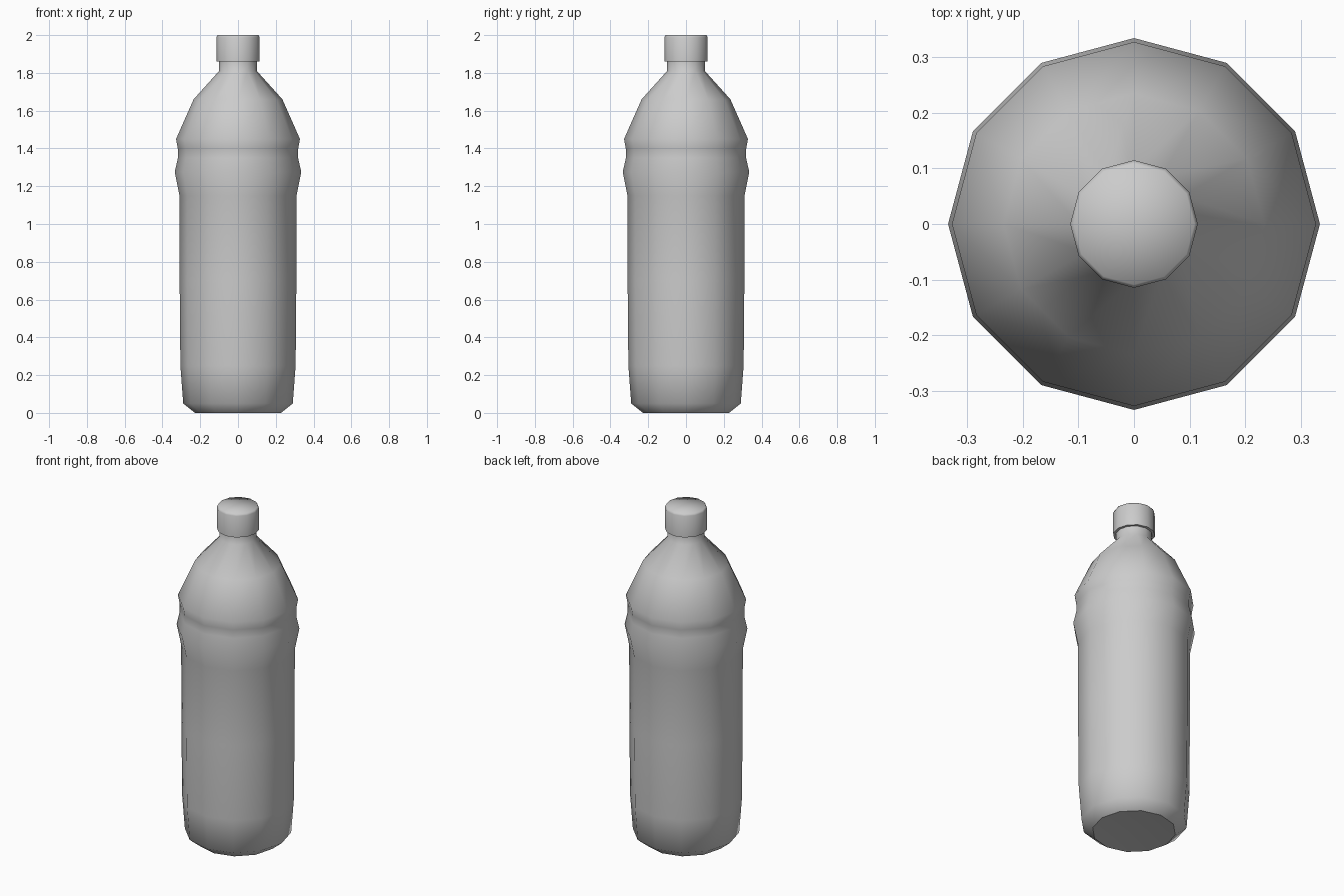
import bpy, bmesh, math

if "Cube" in bpy.data.objects:
    bpy.data.objects.remove(bpy.data.objects["Cube"])

SIDES = 12


def lathe(name, profile, angle, sharp_rings=()):
    """Revolve (radius, z) points into a 12-sided solid; radius 0 makes a pole."""
    bm = bmesh.new()
    rings = []
    for r, z in profile:
        n = 1 if r == 0 else SIDES
        rings.append([bm.verts.new((r * math.cos(math.tau * i / SIDES),
                                    r * math.sin(math.tau * i / SIDES), z)) for i in range(n)])
    for a, b in zip(rings, rings[1:]):
        for i in range(SIDES):
            j = (i + 1) % SIDES
            quad = [a[i % len(a)], a[j % len(a)], b[j % len(b)], b[i % len(b)]]
            bm.faces.new(list(dict.fromkeys(quad)))
    bmesh.ops.recalc_face_normals(bm, faces=bm.faces)
    sharp = [set(rings[k]) for k in sharp_rings]
    for f in bm.faces:
        f.smooth = True
    for e in bm.edges:
        on_ring = any(set(e.verts) <= s for s in sharp)
        e.smooth = not on_ring and e.calc_face_angle(0) < math.radians(angle)
    mesh = bpy.data.meshes.new(name)
    bm.to_mesh(mesh)
    bm.free()
    obj = bpy.data.objects.new(name, mesh)
    bpy.context.collection.objects.link(obj)
    return obj


# bottle: base, body, grip ridges, shoulder and neck
lathe("bottle_body", [
    (0, 0.015), (0.228, 0.0), (0.29, 0.05), (0.305, 0.25), (0.309, 0.7),
    (0.31, 1.15), (0.335, 1.275), (0.318, 1.35), (0.319, 1.40), (0.328, 1.45),
    (0.235, 1.66), (0.10, 1.81), (0.10, 1.87), (0, 1.87)], 50, (1, 12))

# screw cap with a slightly softened top rim
lathe("screw_cap", [
    (0, 1.86), (0.115, 1.86), (0.115, 1.988), (0.109, 2.0), (0, 2.0)], 70)
